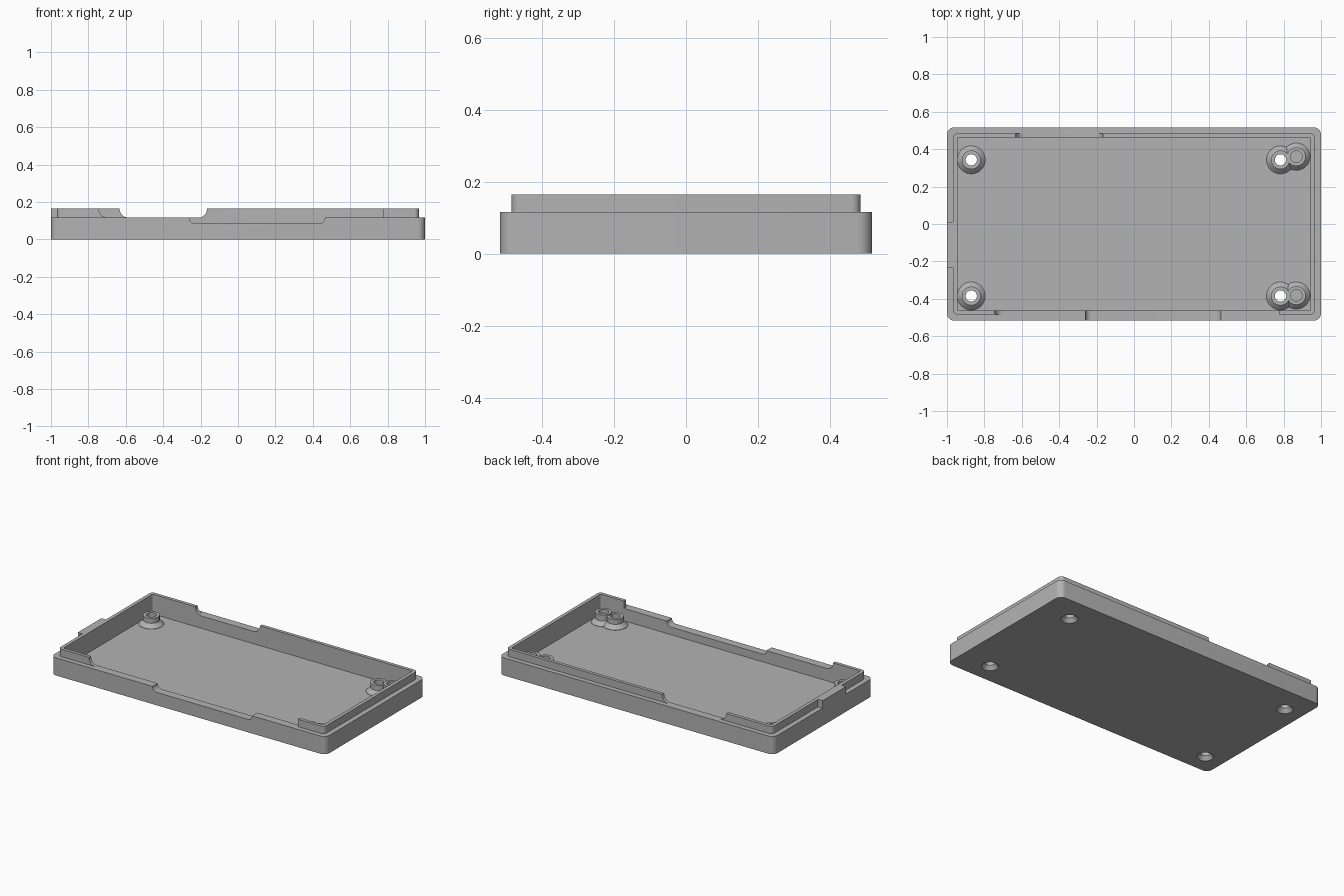
import bpy, bmesh, math

if "Cube" in bpy.data.objects:
    bpy.data.objects.remove(bpy.data.objects["Cube"], do_unlink=True)

FLOOR, RIM, LIP = 0.035, 0.116, 0.165

grey = bpy.data.materials.new("plain_grey")
grey.use_nodes = True
colour = (0.45, 0.45, 0.45, 1)
grey.diffuse_color = colour
grey.node_tree.nodes["Principled BSDF"].inputs["Base Color"].default_value = colour


def prism(name, outline, direction):
    """Extrude a closed outline along a direction."""
    bm = bmesh.new()
    face = bm.faces.new([bm.verts.new(p) for p in outline])
    top = bmesh.ops.extrude_face_region(bm, geom=[face])["geom"]
    verts = [v for v in top if isinstance(v, bmesh.types.BMVert)]
    bmesh.ops.translate(bm, verts=verts, vec=direction)
    return finish(name, bm)


def finish(name, bm):
    bmesh.ops.recalc_face_normals(bm, faces=bm.faces)
    mesh = bpy.data.meshes.new(name)
    bm.to_mesh(mesh)
    bm.free()
    mesh.materials.append(grey)
    obj = bpy.data.objects.new(name, mesh)
    bpy.context.collection.objects.link(obj)
    return obj


def rounded_block(name, hx, hy, r, z0, z1, steps=8):
    outline = []
    for i, (sx, sy) in enumerate([(1, 1), (-1, 1), (-1, -1), (1, -1)]):
        for k in range(steps + 1):
            a = math.pi / 2 * (i + k / steps)
            outline.append((sx * (hx - r) + r * math.cos(a),
                            sy * (hy - r) + r * math.sin(a), z0))
    return prism(name, outline, (0, 0, z1 - z0))


def turned(name, x, y, profile, n=40):
    """Stack rings of (radius, height) into a solid of revolution."""
    bm = bmesh.new()
    rings = []
    for r, z in profile:
        angles = [2 * math.pi * k / n for k in range(n)]
        rings.append([bm.verts.new((x + r * math.cos(a), y + r * math.sin(a), z))
                      for a in angles])
    for lo, hi in zip(rings, rings[1:]):
        for k in range(n):
            m = (k + 1) % n
            bm.faces.new((lo[k], lo[m], hi[m], hi[k]))
    bm.faces.new(rings[0])
    bm.faces.new(rings[-1])
    return finish(name, bm)


def notch(name, x0, x1, z, top, y0, y1, r0, r1, steps=8):
    """Cutter with rounded lower corners, running through a wall."""
    pts = [(x1, y0, 0.3), (x0, y0, 0.3)]
    quarter = [math.pi / 2 * k / steps for k in range(steps + 1)]
    if r0:
        pts += [(x0 + r0 - r0 * math.cos(a), y0, z + r0 - r0 * math.sin(a)) for a in quarter]
    else:
        pts.append((x0, y0, z))
    if r1:
        pts += [(x1 - r1 + r1 * math.sin(a), y0, z + r1 - r1 * math.cos(a)) for a in quarter]
    else:
        pts.append((x1, y0, z))
    return prism(name, pts, (0, y1 - y0, 0))


def combine(target, tool, operation):
    mod = target.modifiers.new(tool.name, "BOOLEAN")
    mod.operation, mod.solver, mod.object = operation, "EXACT", tool
    bpy.context.view_layer.objects.active = target
    bpy.ops.object.modifier_apply(modifier=mod.name)
    bpy.data.objects.remove(tool, do_unlink=True)


# Outer shell, raised inner lip and side tab
tray = rounded_block("tray", 1.0, 0.517, 0.04, 0, RIM)
combine(tray, rounded_block("lip", 0.967, 0.485, 0.025, 0.02, LIP), "UNION")
tab = prism("side_tab", [(-1, -0.235, 0.06), (-0.93, -0.235, 0.06),
                         (-0.93, 0.01, 0.06), (-1, 0.01, 0.06)], (0, 0, LIP - 0.06))
combine(tray, tab, "UNION")
combine(tray, rounded_block("cavity", 0.944, 0.463, 0.008, FLOOR, 0.3), "DIFFERENCE")

# Openings in the front and back walls
for args in [("front_lip_gap", -0.745, 0.775, RIM, LIP, -0.6, -0.44, 0.049, 0),
             ("front_port", -0.26, 0.465, 0.085, RIM, -0.6, -0.44, 0.031, 0.031),
             ("back_lip_gap", -0.633, -0.165, RIM, LIP, 0.44, 0.6, 0.049, 0.049)]:
    combine(tray, notch(*args), "DIFFERENCE")

# Screw posts with flared feet, plus locating posts beside the two on the left
screws = [(x, y) for x in (-0.87, 0.783) for y in (0.343, -0.385)]
locators = [(0.868, 0.36), (0.868, -0.382)]
for x, y in screws:
    combine(tray, turned("screw_post", x, y, [(0.075, 0.02), (0.075, FLOOR + 0.002),
                                              (0.05, 0.062), (0.05, 0.095)]), "UNION")
for x, y in locators:
    combine(tray, turned("locating_post", x, y, [(0.073, 0.02), (0.073, FLOOR + 0.002),
                                                 (0.05, 0.062), (0.05, 0.102)]), "UNION")

# Countersunk through holes and blind holes
for x, y in screws:
    combine(tray, turned("screw_hole", x, y, [(0.052, -0.002), (0.05, 0),
                                              (0.03, 0.025), (0.03, 0.2)]), "DIFFERENCE")
for x, y in locators:
    combine(tray, turned("blind_hole", x, y, [(0.031, 0.05), (0.031, 0.2)]), "DIFFERENCE")

# Smooth the round parts, keep the edges sharp
bpy.ops.object.select_all(action="DESELECT")
tray.select_set(True)
bpy.context.view_layer.objects.active = tray
bpy.ops.object.shade_smooth_by_angle(angle=math.radians(30))
